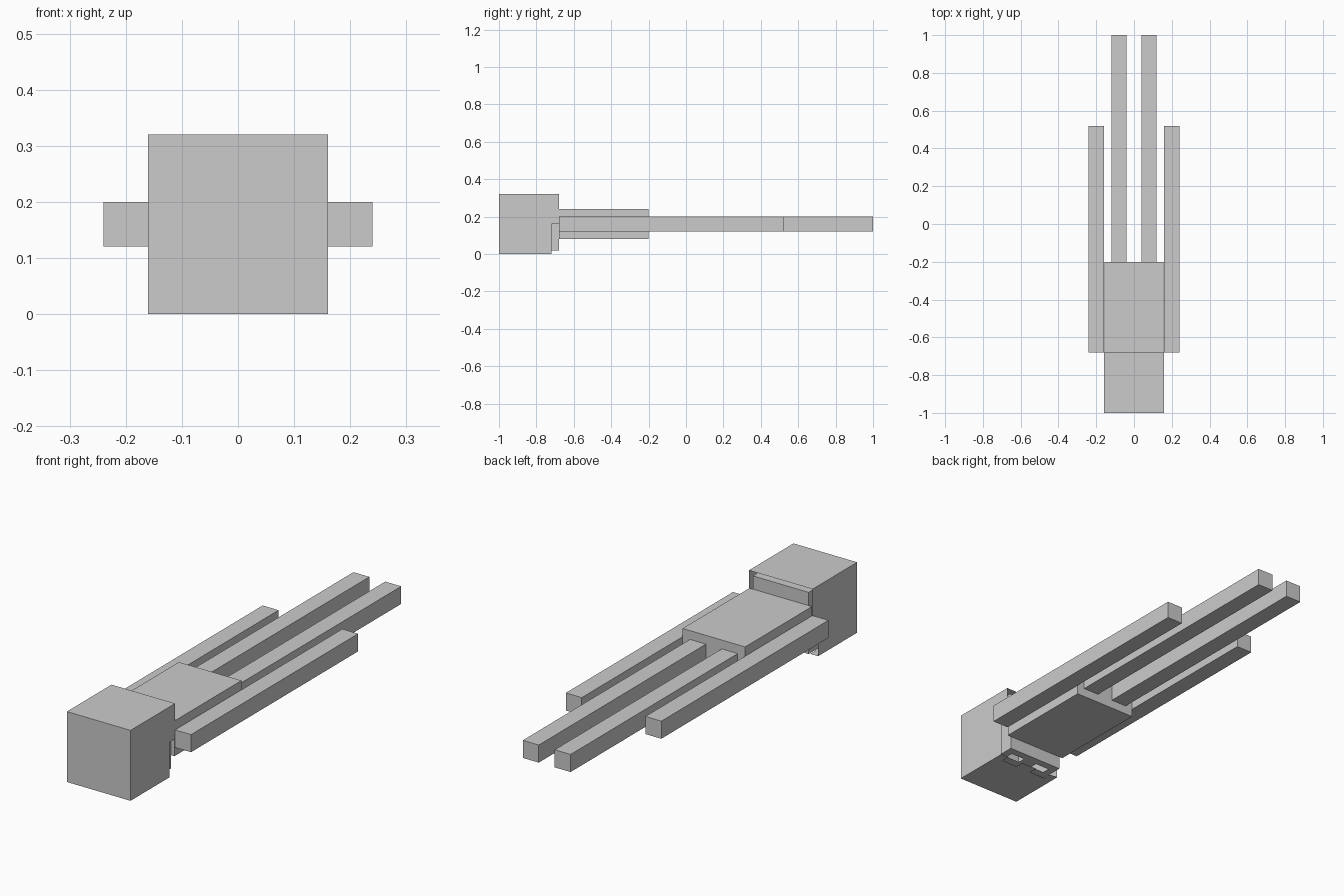
import bpy, bmesh
from mathutils import Matrix, Vector

if "Cube" in bpy.data.objects:
    bpy.data.objects.remove(bpy.data.objects["Cube"])


def shell(name, lo, hi, cells=0, cut=None):
    """Box from corner to corner; 'cells' splits each side so 'cut' can remove squares."""
    lo, hi = Vector(lo), Vector(hi)
    size = hi - lo
    bm = bmesh.new()
    bmesh.ops.create_cube(bm, size=1, matrix=Matrix.Translation((0.5, 0.5, 0.5)))
    if cut:
        bmesh.ops.subdivide_edges(bm, edges=bm.edges[:], cuts=cells - 1, use_grid_fill=True)
        gone = [f for f in bm.faces if cut(f.calc_center_median() * cells)]
        bmesh.ops.delete(bm, geom=gone, context='FACES')
        bmesh.ops.dissolve_limit(bm, angle_limit=0.01, verts=bm.verts[:], edges=bm.edges[:])
    for v in bm.verts:
        v.co = lo + Vector(a * b for a, b in zip(v.co, size))
    mesh = bpy.data.meshes.new(name)
    bm.to_mesh(mesh)
    bm.free()
    obj = bpy.data.objects.new(name, mesh)
    bpy.context.collection.objects.link(obj)
    return obj


def head_cut(c):
    # open neck side, shortened lower half, toothed mouth edge on the face
    if c.y > 7.99 or (c.y > 7 and c.z < 4):
        return True
    return c.z < 0.01 and c.y > 6 and int(c.x) in (1, 2, 5, 6)


def jaw_cut(c):
    # mouth gaps in the inner jaw
    return c.z < 0.01 and 6 < c.y < 7 and int(c.x) in (1, 2, 5, 6)


# Head shell with the smaller jaw box inside it
shell("head", (-0.16, -1, 0), (0.16, -0.68, 0.32), 8, head_cut)
shell("jaw", (-0.14, -0.96, 0.02), (0.14, -0.68, 0.30), 8, jaw_cut)

# Torso
shell("torso", (-0.157, -0.68, 0.08), (0.157, -0.2, 0.24))

# Long limbs on both sides
for side, s in (("left", -1), ("right", 1)):
    shell(f"{side}_arm", (s * 0.2 - 0.04, -0.68, 0.12), (s * 0.2 + 0.04, 0.52, 0.2))
    shell(f"{side}_leg", (s * 0.08 - 0.04, -0.2, 0.12), (s * 0.08 + 0.04, 1, 0.2))
